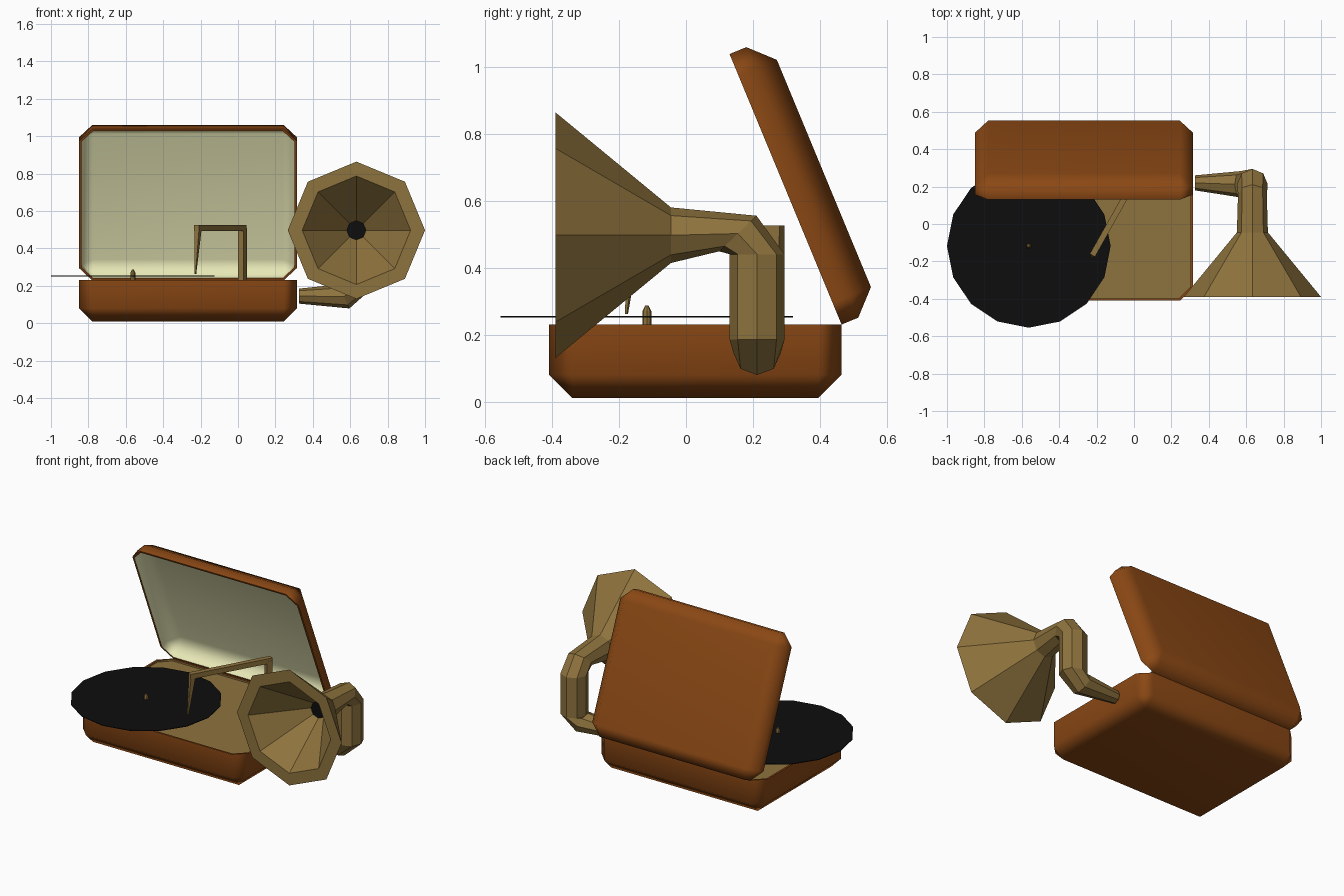
import bpy, bmesh, math
from mathutils import Vector, Matrix

if "Cube" in bpy.data.objects:
    bpy.data.objects.remove(bpy.data.objects["Cube"])

def material(name, rgb):
    m = bpy.data.materials.new(name)
    m.diffuse_color = (*rgb, 1)
    m.use_nodes = True
    m.node_tree.nodes["Principled BSDF"].inputs["Base Color"].default_value = m.diffuse_color
    return m

WOOD = material("brown wood", (0.258, 0.065, 0.007))
BRASS = material("dull brass", (0.27, 0.17, 0.047))
CREAM = material("cream lining", (0.80, 0.80, 0.47))
BLACK = material("black", (0.004, 0.004, 0.004))

def finish(name, bm, *mats):
    bmesh.ops.recalc_face_normals(bm, faces=bm.faces)
    me = bpy.data.meshes.new(name)
    bm.to_mesh(me)
    bm.free()
    ob = bpy.data.objects.new(name, me)
    bpy.context.collection.objects.link(ob)
    for m in mats:
        me.materials.append(m)
    bpy.context.view_layer.objects.active = ob
    return ob

X0, X1, Y0, Y1, CH = -0.85, 0.315, -0.41, 0.465, 0.07
CX, W, D = (X0 + X1) / 2, X1 - X0, Y1 - Y0

def case_half(name, height, lining):
    """Chamfered tray, open at local z = 0 and closed at z = height (either sign)."""
    bm = bmesh.new()
    bmesh.ops.create_cube(bm, size=1, matrix=Matrix.Translation((0, 0, height / 2))
                          @ Matrix.Diagonal((W, D, abs(height), 1)))
    rim = lambda e: all(abs(v.co.z) < 1e-5 for v in e.verts)
    bmesh.ops.bevel(bm, geom=[e for e in bm.edges if not rim(e)], offset=CH,
                    segments=1, affect='EDGES', clamp_overlap=False)
    bmesh.ops.recalc_face_normals(bm, faces=bm.faces)
    mouth = [f for f in bm.faces if all(abs(v.co.z) < 1e-5 for v in f.verts)]
    bmesh.ops.delete(bm, geom=mouth, context='FACES_ONLY')
    me = bpy.data.meshes.new(name)
    bm.to_mesh(me)
    bm.free()
    ob = bpy.data.objects.new(name, me)
    bpy.context.collection.objects.link(ob)
    me.materials.append(WOOD)
    me.materials.append(lining)
    for o in bpy.context.selected_objects:
        o.select_set(False)
    bpy.context.view_layer.objects.active = ob
    ob.select_set(True)
    s = ob.modifiers.new("wall", 'SOLIDIFY')
    s.thickness, s.offset, s.use_even_offset = 0.012, -1, True
    s.material_offset, s.material_offset_rim = 1, 0
    bpy.ops.object.modifier_apply(modifier=s.name)
    bpy.ops.object.shade_smooth_by_angle(angle=math.radians(55))
    n = ob.modifiers.new("face normals", 'WEIGHTED_NORMAL')
    n.keep_sharp = True
    return ob

# Wooden case and lid, the lid hinged open at the back edge
base = case_half("case_base", -0.22, BRASS)
base.location = (CX, (Y0 + Y1) / 2, 0.23)
lid = case_half("case_lid", 0.124, CREAM)
lid.matrix_world = (Matrix.Translation((CX, Y1, 0.23))
                    @ Matrix.Rotation(math.radians(-67.5), 4, 'X')
                    @ Matrix.Translation((0, -D / 2, 0)))

# Deck inside the base
bm = bmesh.new()
a, b = W / 2 - 0.011, D / 2 - 0.011
c = CH - 0.006
outline = []
for sx, sy in ((1, 1), (-1, 1), (-1, -1), (1, -1)):
    pair = [(sx * a, sy * (b - c)), (sx * (a - c), sy * b)]
    outline += pair if sx * sy > 0 else pair[::-1]
face = bm.faces.new([bm.verts.new((CX + x, (Y0 + Y1) / 2 + y, 0.205)) for x, y in outline])
top = bmesh.ops.extrude_face_region(bm, geom=[face])
bmesh.ops.translate(bm, verts=[g for g in top["geom"] if isinstance(g, bmesh.types.BMVert)],
                    vec=(0, 0, 0.015))
finish("deck", bm, BRASS)

def loft(name, rings, n, mat, cap_start=True, cap_end=True, end_mat=None):
    """Skin a list of (centre, radius, u, v) rings with n sides."""
    bm = bmesh.new()
    loops = []
    for centre, r, u, v in rings:
        u, v = Vector(u).normalized(), Vector(v).normalized()
        loops.append([bm.verts.new(Vector(centre) + r * (u * math.cos(t) + v * math.sin(t)))
                      for t in (2 * math.pi * i / n for i in range(n))])
    for p, q in zip(loops, loops[1:]):
        for i in range(n):
            bm.faces.new((p[i], p[(i + 1) % n], q[(i + 1) % n], q[i]))
    if cap_start:
        bm.faces.new(loops[0])
    if cap_end:
        f = bm.faces.new(loops[-1])
        f.material_index = 1 if end_mat else 0
    return finish(name, bm, mat, *([end_mat] if end_mat else []))

X, Y, Z = (1, 0, 0), (0, 1, 0), (0, 0, 1)
NX = (-1, 0, 0)

# Record and spindle
rx, ry = -0.5625, -0.117
loft("record", [((rx, ry, z), 0.4375, X, Y) for z in (0.251, 0.255)], 16, BLACK)
loft("spindle", [((rx, ry, z), r, X, Y) for z, r in
                 ((0.21, 0.0135), (0.27, 0.0135), (0.287, 0.005))], 8, BRASS)

# Tone arm: post, bar and needle, square in section
ax = Vector((-0.49, -0.872, 0)).normalized()
side = Vector((-ax.y, ax.x, 0))
post = Vector((0.024, 0.271, 0))
tip = post + ax * 0.485
sq = 0.0245
diag1, diag2 = ax + side, side - ax
loft("arm_post", [(post + Vector((0, 0, z)), sq, diag1, diag2) for z in (0.21, 0.51)],
     4, BRASS)
up = Vector(Z)
loft("arm_bar", [(p + Vector((0, 0, 0.51)), 0.0225, side + up, up - side)
                 for p in (post - ax * 0.018, tip + ax * 0.018)], 4, BRASS)
loft("arm_needle", [(tip + Vector((0, 0, 0.51)), 0.021, diag1, diag2),
                    (tip + ax * 0.03 + Vector((0, 0, 0.262)), 0.005, diag1, diag2)],
     4, BRASS)

# Horn: side tube, two elbows, bell, flat lip and inner cone ending in a dark throat
hx, hy, hz = 0.633, 0.2125, 0.497
tilt = math.radians(24)
loft("horn", [
    ((0.325, 0.22, 0.145), 0.04, Y, Z),
    ((0.567, hy, 0.143), 0.07, Y, (-math.sin(tilt), 0, math.cos(tilt))),
    ((hx, hy, 0.185), 0.082, Y, NX),
    ((hx, hy, 0.44), 0.082, Y, NX),
    ((hx, 0.155, 0.502), 0.077, (0, 0.723, 0.69), NX),
    ((hx, -0.045, hz), 0.083, Z, NX),
    ((hx, -0.39, hz), 0.367, Z, NX),
    ((hx, -0.39, hz), 0.29, Z, NX),
    ((hx, -0.10, hz), 0.052, Z, NX),
], 8, BRASS, end_mat=BLACK)
